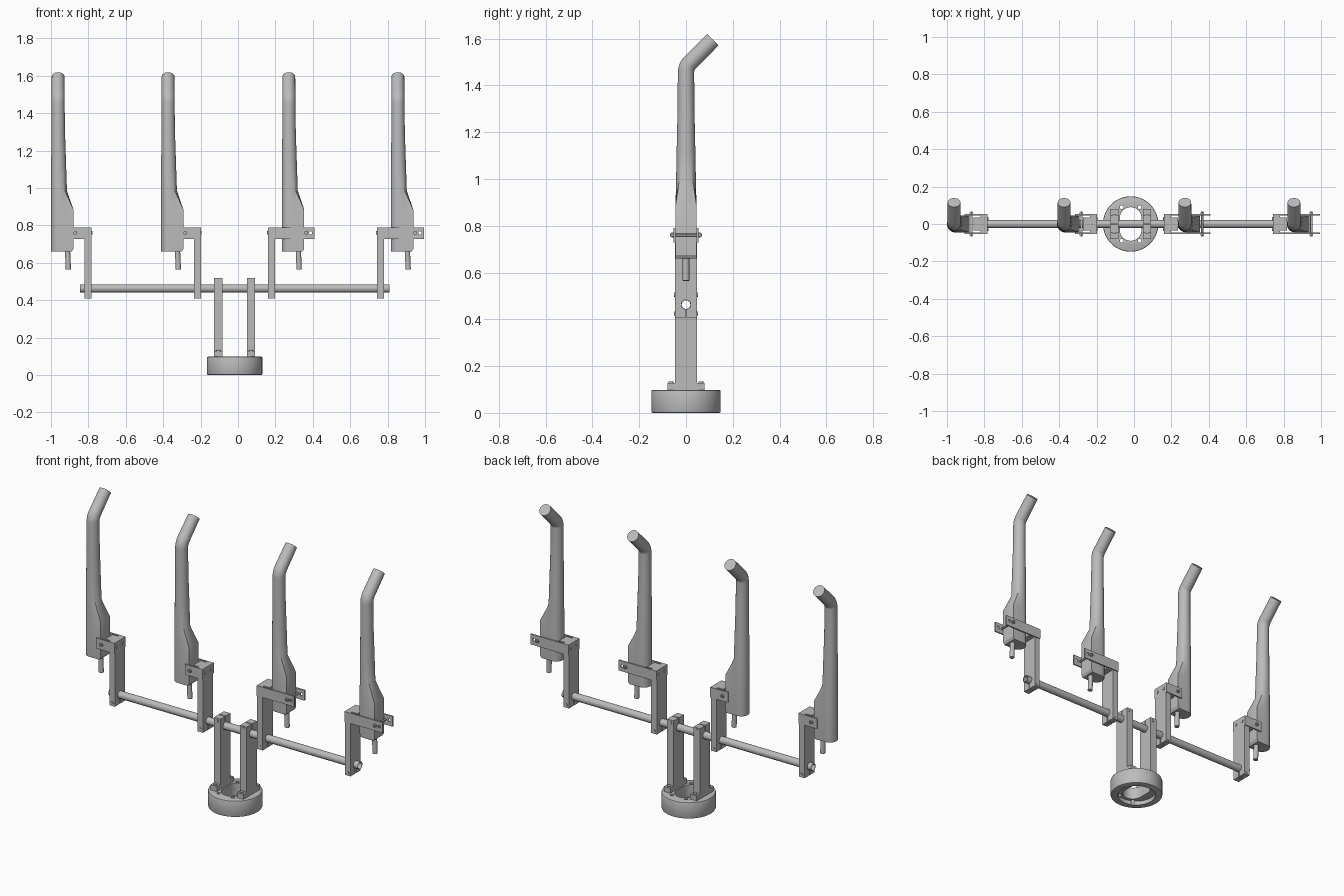
import bpy, bmesh
from math import sin, cos, pi, radians
from mathutils import Vector, Matrix

cube = bpy.data.objects.get("Cube")
if cube:
    bpy.data.objects.remove(cube, do_unlink=True)

metal = bpy.data.materials.new("plain grey")
metal.use_nodes = True
GREY = (0.5, 0.5, 0.5, 1)
metal.diffuse_color = GREY
metal.node_tree.nodes["Principled BSDF"].inputs["Base Color"].default_value = GREY


def finish(bm, name, smooth=True):
    bmesh.ops.recalc_face_normals(bm, faces=bm.faces)
    mesh = bpy.data.meshes.new(name)
    bm.to_mesh(mesh)
    bm.free()
    mesh.materials.append(metal)
    ob = bpy.data.objects.new(name, mesh)
    bpy.context.collection.objects.link(ob)
    if smooth:
        smooth_edges(ob)
    return ob


def smooth_edges(ob):
    bpy.ops.object.select_all(action='DESELECT')
    ob.select_set(True)
    bpy.context.view_layer.objects.active = ob
    bpy.ops.object.shade_smooth_by_angle(angle=radians(30))


def box(name, x, y, z):
    """Box from (low, high) pairs."""
    bm = bmesh.new()
    bmesh.ops.create_cube(bm, size=1)
    for v in bm.verts:
        v.co = Vector([(a + b) / 2 + c * (b - a) for (a, b), c in zip((x, y, z), v.co)])
    return finish(bm, name, False)


def rod(name, a, b, r, sides=24, bevel=0):
    """Cylinder from point a to point b."""
    a, b = Vector(a), Vector(b)
    bm = bmesh.new()
    turn = (b - a).to_track_quat('Z', 'Y').to_matrix().to_4x4()
    bmesh.ops.create_cone(bm, cap_ends=True, segments=sides, radius1=r, radius2=r,
                          depth=(b - a).length,
                          matrix=Matrix.Translation((a + b) / 2) @ turn)
    if bevel:
        rims = [e for e in bm.edges if any(len(f.verts) > 4 for f in e.link_faces)]
        bmesh.ops.bevel(bm, geom=rims, offset=bevel, segments=2, affect='EDGES', profile=0.5)
    return finish(bm, name)


def cut(ob, *cutters):
    """Subtract the cutters, bake the result and delete them."""
    for c in cutters:
        m = ob.modifiers.new("cut", 'BOOLEAN')
        m.operation, m.solver, m.object = 'DIFFERENCE', 'EXACT', c
    bpy.context.view_layer.update()
    graph = bpy.context.evaluated_depsgraph_get()
    mesh = bpy.data.meshes.new_from_object(ob.evaluated_get(graph))
    ob.modifiers.clear()
    ob.data = mesh
    for c in cutters:
        bpy.data.objects.remove(c, do_unlink=True)
    smooth_edges(ob)
    return ob


# Round base with a recess below, a long slot and four screw holes
CX = -0.018
base = rod("base_ring", (CX, 0, 0), (CX, 0, 0.098), 0.148, 64, 0.006)
cut(base, rod("c", (CX, 0, -0.1), (CX, 0, 0.025), 0.108, 48))
bm = bmesh.new()
outline = []
for i in range(34):
    side = 1 if i < 17 else -1
    a = pi * (i - (side < 0)) / 16
    outline.append(bm.verts.new((CX + 0.058 * cos(a), side * 0.032 + 0.058 * sin(a), -0.1)))
slot = bmesh.ops.extrude_face_region(bm, geom=[bm.faces.new(outline)])
bmesh.ops.translate(bm, vec=(0, 0, 0.4), verts=[v for v in slot["geom"] if isinstance(v, bmesh.types.BMVert)])
cut(base, finish(bm, "c"))
for sx in (-1, 1):
    for sy in (-1, 1):
        x, y = CX + sx * 0.048, sy * 0.09
        cut(base, rod("c", (x, y, -0.1), (x, y, 0.2), 0.01))

# Hollow cross tube
ROD_Z, ROD_R = 0.463, 0.022
cut(rod("cross_tube", (-0.845, 0, ROD_Z), (0.81, 0, ROD_Z), ROD_R, 32),
    rod("c", (-1, 0, ROD_Z), (1, 0, ROD_Z), 0.0185, 32))


def clamp_post(name, x, z, slit, screw_z):
    """Flat post bored for the tube, with a clamping slit and cross screw."""
    post = box(name, x, (-0.048, 0.048), z)
    mid = sum(x) / 2
    cut(post, rod("c", (x[0] - 0.1, 0, ROD_Z), (x[1] + 0.1, 0, ROD_Z), ROD_R, 32))
    cut(post, box("c", (x[0] - 0.1, x[1] + 0.1), (-0.003, 0.003), slit))
    for s in (-1, 1):
        rod(name + "_screw", (mid, s * 0.04, screw_z), (mid, s * 0.051, screw_z), 0.009, 16)


# Two central posts with feet bolted to the base
for side, s in (("right", -1), ("left", 1)):
    mid = CX + s * 0.0875
    x = (mid - 0.0215, mid + 0.0215)
    clamp_post(side + "_center_post", x, (0.098, 0.52), (ROD_Z, 0.6), 0.505)
    for sy in (-1, 1):
        box(side + "_post_foot", x, sorted((sy * 0.047, sy * 0.08)), (0.098, 0.128))
        rod(side + "_foot_bolt", (mid, sy * 0.064, 0.12), (mid, sy * 0.064, 0.134), 0.011, 16)


# Handle cross-section: round, or flat-sided towards +x
def section(x, y, z, r, reach=None, tilt=0.0, n=32):
    points = []
    for i in range(n):
        c, s = cos(2 * pi * i / n), sin(2 * pi * i / n)
        u, v = r * c, r * s
        if reach and c > 1e-6:
            m = max(abs(c), abs(s))
            u, v = reach * c / m, r * s / m
        points.append((x + u, y + v * cos(tilt), z - v * sin(tilt)))
    return points


def handle(left):
    """Flat-sided grip flowing into a round neck bent towards the back."""
    rings = [section(left + 0.045, 0, 0.66, 0.044, 0.066),
             section(left + 0.045, 0, 0.675, 0.045, 0.075),
             section(left + 0.045, 0, 0.885, 0.045, 0.075),
             section(left + 0.043, 0, 0.985, 0.0425),
             section(left + 0.041, 0, 1.12, 0.040),
             section(left + 0.039, 0, 1.3, 0.036)]
    R, z0 = 0.06, 1.455
    for k in range(7):
        t = pi / 4 * k / 6
        rings.append(section(left + 0.038, R * (1 - cos(t)), z0 + R * sin(t), 0.035, tilt=t))
    rings.append(section(left + 0.038, 0.115, 1.595, 0.034, tilt=pi / 4))
    bm = bmesh.new()
    loops = [[bm.verts.new(p) for p in ring] for ring in rings]
    for lo, hi in zip(loops, loops[1:]):
        for i in range(len(lo)):
            j = (i + 1) % len(lo)
            bm.faces.new((lo[i], lo[j], hi[j], hi[i]))
    bm.faces.new(loops[0])
    bm.faces.new(loops[-1])
    finish(bm, "handle")
    rod("cable_stub", (left + 0.093, 0, 0.565), (left + 0.088, 0, 0.68), 0.014, 20)


# Each station: handle left edge, post x range, arm tip x
STATIONS = [(-1.0, (-0.82, -0.783), -0.905), (-0.412, (-0.235, -0.198), -0.315),
            (0.234, (0.16, 0.197), 0.41), (0.817, (0.743, 0.78), 0.995)]
for left, post, tip in STATIONS:
    handle(left)
    clamp_post("hanger_post", post, (0.408, 0.79), (0.3, ROD_Z), 0.425)
    inward = 1 if tip > post[1] else -1
    inner, outer = (post[1], post[0]) if inward > 0 else post
    arm_z = (0.728, 0.79)
    box("grip_block", sorted((inner, inner + inward * 0.037)), (-0.035, 0.035), arm_z)
    for s in (-1, 1):
        arm = box("grip_arm", sorted((outer, tip)), sorted((s * 0.045, s * 0.053)), arm_z)
        if inward > 0:
            x = tip - 0.022
            cut(arm, rod("c", (x, -0.2, 0.76), (x, 0.2, 0.76), 0.009, 16))
        # Post screws on the outer face
        rod("post_screw", (outer + inward * 0.01, s * 0.028, 0.76),
            (outer - inward * 0.004, s * 0.028, 0.76), 0.009, 16)
        # Heads of the cross bolt
        bx = left + 0.131
        rod("grip_bolt_head", (bx, s * 0.052, 0.76), (bx, s * 0.062, 0.76), 0.011, 6)
    rod("grip_bolt", (bx, -0.068, 0.76), (bx, 0.068, 0.76), 0.006, 12)
